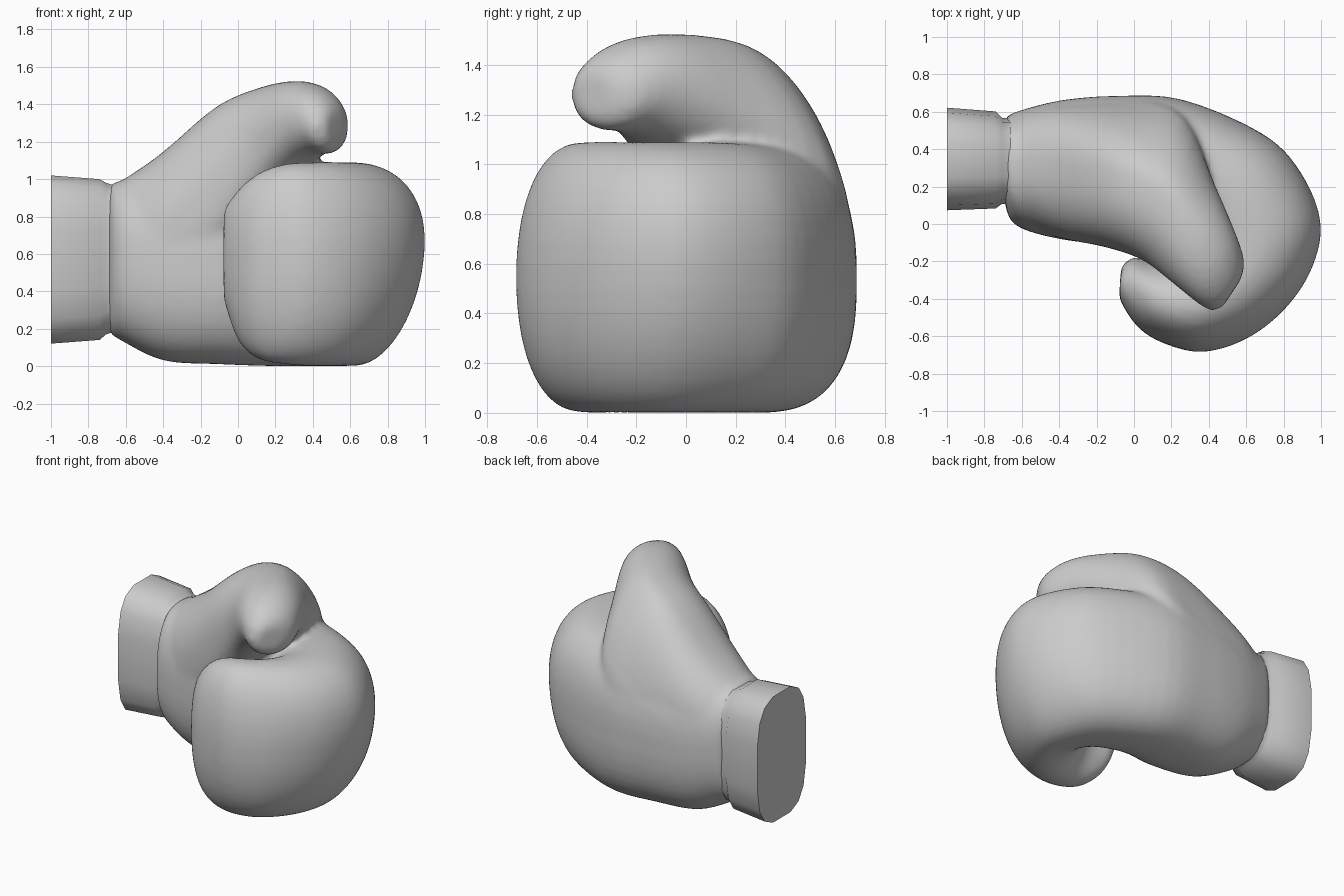
import bpy, bmesh, math
from mathutils import Vector

if "Cube" in bpy.data.objects:
    bpy.data.objects.remove(bpy.data.objects["Cube"])


def spow(v, n):
    return math.copysign(abs(v) ** (2 / n), v)


def refine(st, steps):
    """Catmull-Rom rounding between stations."""
    out = []
    for i in range(len(st) - 1):
        a, b, c, d = st[max(i - 1, 0)], st[i], st[i + 1], st[min(i + 2, len(st) - 1)]
        for s in range(steps):
            t = s / steps
            out.append([q + 0.5 * t * (r - p + t * (2 * p - 5 * q + 4 * r - e + t * (3 * (q - r) + e - p)))
                        for p, q, r, e in zip(a, b, c, d)])
    return out + [st[-1]]


def loft(bm, stations, sides):
    """Skin superellipse rings; station = outer x,y, inner x,y, low z, high z, top bias, exponent."""
    rings = []
    for ox, oy, ix, iy, lo, hi, bias, n in stations:
        o, i = Vector((ox, oy, 0)), Vector((ix, iy, 0))
        mid, half = (o + i) / 2, (o - i) / 2
        ring = []
        for k in range(sides):
            a = 2 * math.pi * (k + 0.5) / sides
            u, w = spow(math.cos(a), n), spow(math.sin(a), n)
            if u > 0:
                u *= 1 + bias * w
            p = mid + half * u
            p.z = (lo + hi) / 2 + (hi - lo) / 2 * w
            ring.append(bm.verts.new(p))
        rings.append(ring)
    faces = [bm.faces.new(rings[0]), bm.faces.new(rings[-1])]
    for r, s in zip(rings, rings[1:]):
        for k in range(sides):
            j = (k + 1) % sides
            faces.append(bm.faces.new((r[k], r[j], s[j], s[k])))
    bmesh.ops.recalc_face_normals(bm, faces=faces)


def make_object(name, bm):
    me = bpy.data.meshes.new(name)
    bm.to_mesh(me)
    bm.free()
    ob = bpy.data.objects.new(name, me)
    bpy.context.collection.objects.link(ob)
    return ob


# padded hand, curling round into a fist
fist = [
    (-0.69, 0.57, -0.69, 0.10, 0.18, 0.97, 0, 2.8),
    (-0.63, 0.60, -0.63, -0.01, 0.14, 0.99, 0, 2.5),
    (-0.40, 0.66, -0.40, -0.08, 0.03, 1.05, 0, 2.5),
    (-0.10, 0.685, -0.10, -0.11, 0.01, 1.07, 0, 2.6),
    (0.26, 0.665, 0.10, -0.07, 0.00, 1.08, 0, 2.6),
    (0.69, 0.48, 0.19, -0.09, 0.00, 1.085, 0.05, 2.4),
    (0.89, 0.27, 0.22, -0.12, 0.00, 1.09, 0.14, 2.2),
    (0.99, 0.00, 0.23, -0.14, 0.00, 1.09, 0.20, 2.15),
    (0.94, -0.25, 0.22, -0.16, 0.00, 1.09, 0.16, 2.15),
    (0.80, -0.46, 0.20, -0.18, 0.00, 1.09, 0.08, 2.15),
    (0.60, -0.615, 0.17, -0.19, 0.00, 1.09, 0, 2.15),
    (0.36, -0.685, 0.13, -0.19, 0.01, 1.08, 0, 2.15),
    (0.14, -0.63, 0.07, -0.19, 0.04, 1.03, 0, 2.2),
    (0.01, -0.54, -0.01, -0.18, 0.14, 0.94, 0, 2.3),
    (-0.08, -0.40, -0.07, -0.23, 0.35, 0.84, 0, 2.3),
]

# thumb, rising from the wrist and hooking over the fist
thumb = [
    (-0.64, 0.58, -0.64, 0.02, 0.20, 0.98, 0, 2.4),
    (-0.42, 0.64, -0.42, -0.07, 0.25, 1.13, -0.08, 2.5),
    (-0.04, 0.64, -0.17, -0.12, 0.40, 1.39, -0.34, 2.5),
    (0.25, 0.53, 0.04, -0.19, 0.76, 1.495, -0.46, 2.4),
    (0.43, 0.20, 0.20, -0.31, 1.03, 1.525, -0.22, 2.2),
    (0.54, -0.04, 0.31, -0.40, 1.125, 1.50, 0, 2.1),
    (0.59, -0.20, 0.40, -0.46, 1.14, 1.43, 0, 2.1),
    (0.57, -0.30, 0.47, -0.45, 1.19, 1.36, 0, 2.1),
]

bm = bmesh.new()
loft(bm, refine(fist, 4), 40)
loft(bm, refine(thumb, 4), 40)
glove = make_object("glove_hand", bm)
mod = glove.modifiers.new("blend", 'REMESH')
mod.mode = 'VOXEL'
mod.voxel_size = 0.02
mod.use_smooth_shade = True
mod = glove.modifiers.new("soften", 'SMOOTH')
mod.factor = 0.5
mod.iterations = 12

# wrist cuff with a flat end and a groove at the hand
cuff = [(x, y1, x, y0, lo, hi, 0, 3.2) for x, y0, y1, lo, hi in (
    (-1.00, 0.07, 0.625, 0.115, 1.025),
    (-0.74, 0.08, 0.605, 0.135, 1.005),
    (-0.705, 0.105, 0.57, 0.165, 0.985),
    (-0.66, 0.10, 0.57, 0.18, 0.97),
)]
bm = bmesh.new()
loft(bm, cuff, 16)
wrist = make_object("wrist_cuff", bm)
bpy.context.view_layer.objects.active = wrist
wrist.select_set(True)
bpy.ops.object.shade_smooth_by_angle(angle=math.radians(45))
